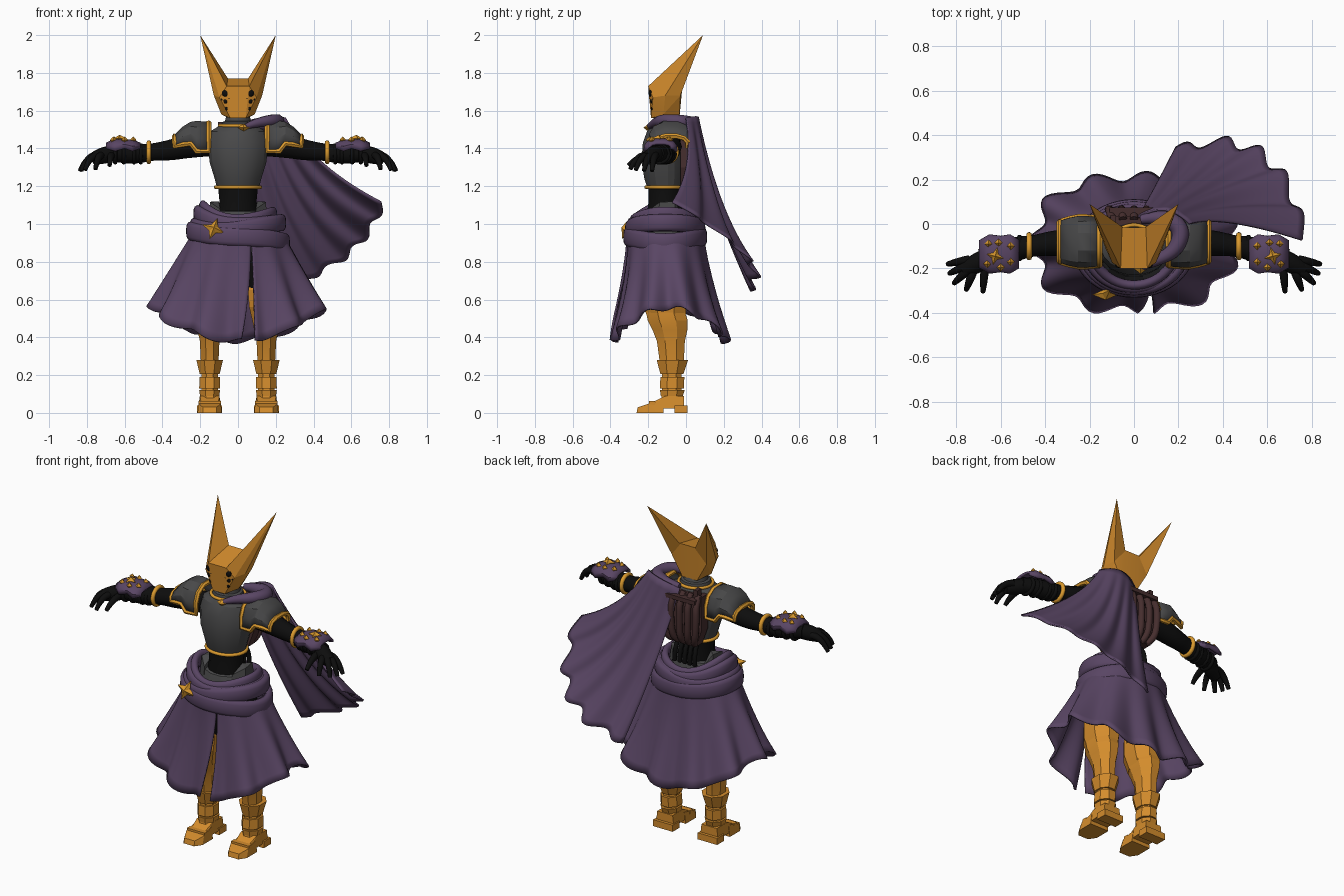
import bpy, bmesh, math
from mathutils import Vector, Matrix
from math import sin, cos, pi, radians

cube = bpy.data.objects.get("Cube")
if cube:
    bpy.data.objects.remove(cube, do_unlink=True)


def material(name, r, g, b):
    m = bpy.data.materials.new(name)
    m.use_nodes = True
    m.diffuse_color = (r, g, b, 1)
    bsdf = next(n for n in m.node_tree.nodes if n.type == 'BSDF_PRINCIPLED')
    bsdf.inputs["Base Color"].default_value = (r, g, b, 1)
    bsdf.inputs["Roughness"].default_value = 0.7
    return m


GOLD = material("orange_gold", 0.66, 0.265, 0.026)
TRIM = material("trim_gold", 0.7, 0.32, 0.027)
PURPLE = material("purple_cloth", 0.1, 0.06, 0.127)
GRAY = material("dark_gray_plate", 0.065, 0.065, 0.066)
BLACK = material("black_suit", 0.004, 0.004, 0.004)
BROWN = material("dark_brown", 0.06, 0.027, 0.027)


def finish(name, bm, mat, angle=35, thick=0):
    bmesh.ops.recalc_face_normals(bm, faces=bm.faces)
    me = bpy.data.meshes.new(name)
    bm.to_mesh(me)
    bm.free()
    me.materials.append(mat)
    me.shade_smooth()
    me.set_sharp_from_angle(angle=radians(angle))
    ob = bpy.data.objects.new(name, me)
    bpy.context.collection.objects.link(ob)
    if thick:
        mod = ob.modifiers.new("thickness", 'SOLIDIFY')
        mod.thickness = thick
        mod.offset = 0


def hull(name, pts, mat, angle=10):
    bm = bmesh.new()
    for p in pts:
        bm.verts.new(p)
    bmesh.ops.convex_hull(bm, input=bm.verts)
    bmesh.ops.delete(bm, geom=[v for v in bm.verts if not v.link_faces], context='VERTS')
    finish(name, bm, mat, angle)


def gem(name, c, size, mat):
    """Eight-sided stud with its six tips at the given half sizes."""
    hull(name, [[c[j] + (k * size[j] if j == i else 0) for j in range(3)]
                for i in range(3) for k in (1, -1)], mat)


def loft(name, rows, mat, closed=True, angle=35, thick=0, loop=False):
    bm = bmesh.new()
    vs = [[bm.verts.new(p) for p in r] for r in rows]
    n = len(vs[0])
    pairs = list(zip(vs, vs[1:])) + ([(vs[-1], vs[0])] if loop else [])
    for a, b in pairs:
        for i in range(n if closed else n - 1):
            j = (i + 1) % n
            bm.faces.new((a[i], a[j], b[j], b[i]))
    if closed and not loop:
        bm.faces.new(vs[0])
        bm.faces.new(vs[-1])
    finish(name, bm, mat, angle, thick)


def stack(name, cx, rings, mat, n=16, angle=35):
    """Ellipses (z, centre y, rx, ry) joined upward."""
    rows = [[(cx + rx * sin(2 * pi * (i + .5) / n), cy - ry * cos(2 * pi * (i + .5) / n), z)
             for i in range(n)] for z, cy, rx, ry in rings]
    loft(name, rows, mat, angle=angle)


def tube(name, pts, r, mat, cyclic=False, smooth=True, res=3):
    """Round tube; a fourth number in a point is its own radius."""
    cu = bpy.data.curves.new(name, 'CURVE')
    cu.dimensions = '3D'
    cu.bevel_depth = r
    cu.bevel_resolution = res
    cu.use_fill_caps = True
    cu.resolution_u = 6
    sp = cu.splines.new('NURBS' if smooth else 'POLY')
    sp.points.add(len(pts) - 1)
    for q, p in zip(sp.points, pts):
        q.co = (*p[:3], 1)
        q.radius = p[3] / r if len(p) > 3 else 1
    sp.use_cyclic_u = cyclic
    if smooth:
        sp.order_u = 3
        sp.use_endpoint_u = not cyclic
    tmp = bpy.data.objects.new(name, cu)
    bpy.context.collection.objects.link(tmp)
    me = bpy.data.meshes.new_from_object(tmp.evaluated_get(bpy.context.evaluated_depsgraph_get()))
    bpy.data.objects.remove(tmp, do_unlink=True)
    bm = bmesh.new()
    bm.from_mesh(me)
    finish(name, bm, mat, 50)


def star(name, centre, rot, size, mat, depth=0.02):
    bm = bmesh.new()
    m = Matrix.Translation(centre) @ rot
    rim = [bm.verts.new(m @ Vector((k * cos(i * pi / 4), k * sin(i * pi / 4), 0)))
           for i in range(8) for k in [size if i % 2 == 0 else size * .43]]
    for d in (depth, -depth):
        tip = bm.verts.new(m @ Vector((0, 0, d)))
        for i in range(8):
            bm.faces.new((rim[i], rim[(i + 1) % 8], tip))
    finish(name, bm, mat, 5)


def bez(a, b, c, t):
    return Vector(a) * (1 - t) ** 2 + Vector(b) * 2 * t * (1 - t) + Vector(c) * t * t


def box(x0, x1, y0, y1, z0, z1):
    return [(x, y, z) for x in (x0, x1) for y in (y0, y1) for z in (z0, z1)]


def shell_rows(s, cy, rows):
    """Arched plate over an arm; rows of (x, top, bottom, half depth)."""
    arch = ((-1, 0), (-1, .45), (-.8, .8), (-.35, 1), (.35, 1), (.8, .8), (1, .45), (1, 0))
    return [[(s * x, cy + h * a, lo + (hi - lo) * b) for a, b in arch] for x, hi, lo, h in rows]


# Helmet
sides = (1, -1)
hull("helmet", [(s * x, y, z) for s in sides for x, y, z in (
    (.04, -.185, 1.56), (.088, -.12, 1.58), (.05, -.035, 1.56), (.06, -.2, 1.73),
    (.128, -.11, 1.68), (.118, -.03, 1.68), (.055, -.015, 1.77), (.098, -.175, 1.67))], GOLD)
for s in sides:
    hull("helmet_horn", [(s * x, y, z) for x, y, z in (
        (.2, .09, 2.0), (.06, -.2, 1.73), (.128, -.11, 1.68), (.118, -.03, 1.68),
        (.05, -.015, 1.765), (.098, -.175, 1.67))], GOLD)
    # Eye holes down each front corner
    for x, y, z, r in ((.065, -.186, 1.693, .02), (.064, -.182, 1.65, .014), (.059, -.18, 1.612, .011),
                       (.083, -.176, 1.66, .008), (.048, -.19, 1.665, .008)):
        bm = bmesh.new()
        bmesh.ops.create_uvsphere(bm, u_segments=12, v_segments=8, radius=r,
                                  matrix=Matrix.Translation((s * x, y, z)) @ Matrix.Diagonal((1, .6, 1, 1)))
        finish("eye_hole", bm, BLACK)

# Torso
stack("chest_plate", 0, [(1.19, -.11, .112, .095), (1.24, -.112, .125, .11), (1.33, -.115, .153, .122),
      (1.43, -.11, .16, .12), (1.49, -.1, .15, .108), (1.52, -.095, .1, .09)], GRAY, 20, 18)
stack("neck_collar", 0, [(1.49, -.095, .1, .09), (1.54, -.095, .085, .08), (1.545, -.095, .07, .068),
      (1.58, -.1, .062, .06)], GRAY)
stack("waist", 0, [(1.0, -.11, .12, .105), (1.12, -.11, .1, .09), (1.2, -.11, .108, .09)], BLACK)
stack("hip_guard", 0, [(.85, -.11, .17, .15), (1.0, -.11, .155, .13), (1.065, -.11, .13, .11),
      (1.075, -.11, .1, .08)], GRAY, 12, 20)
for s in sides:
    hull("hip_plate", [(s * x, y, z) for x, y, z in (
        (.155, -.15, 1.0), (.15, -.05, 1.0), (.148, -.14, 1.115), (.14, -.06, 1.12), (.085, -.21, 1.0),
        (.095, -.19, 1.08), (.1, -.1, 1.12), (.1, -.02, 1.05))], GRAY)
ring_pts = [(sin(i * pi / 8), -cos(i * pi / 8)) for i in range(16)]
tube("chest_trim", [(.12 * x, -.11 + .103 * y, 1.195) for x, y in ring_pts], .01, TRIM, True)
tube("collar_trim", [(.1 * x, -.095 + .092 * y, 1.52) for x, y in ring_pts], .009, TRIM, True)
gem("cape_clasp", (.03, -.2, 1.51), (.032, .025, .02), TRIM)

# Ribbed back pack
hull("back_pack", [(x * k, y, z) for x in sides for k, z in ((.09, 1.19), (.13, 1.3), (.125, 1.5))
                   for y in (-.03, .035)], BROWN)
for i in range(-2, 3):
    tube("pack_rib", [(i * .036, .02, 1.2), (i * .05, .06, 1.22), (i * .058, .067, 1.36),
                      (i * .054, .06, 1.46), (i * .05, .02, 1.5)], .019, BROWN)
    tube("spine_rib", [(i * .03, -.03, 1.19), (i * .034, .02, 1.15), (i * .034, .01, 1.06)], .013, BLACK)
hull("pack_top_bar", box(-.11, .1, .02, .075, 1.465, 1.49), BROWN)
hull("pack_post", box(-.105, -.08, .0, .04, 1.44, 1.54), BROWN)

for s in sides:
    # Shoulder guard with a trim round its edge
    g = shell_rows(s, -.08, ((.155, 1.535, 1.385, .105), (.22, 1.54, 1.385, .11), (.25, 1.535, 1.425, .11),
                             (.29, 1.51, 1.42, .102), (.335, 1.465, 1.41, .088)))
    loft("shoulder_guard", g, GRAY, closed=False, angle=25, thick=.012)
    edge = g[0] + [r[-1] for r in g[1:-1]] + g[-1][::-1] + [r[0] for r in g[-2:0:-1]]
    tube("shoulder_trim", edge, .0145, TRIM, True, smooth=False, res=1)
    # Arm, cuff and wrist
    tube("arm", [(s * x, y, z, r) for x, y, z, r in (
        (.12, -.09, 1.42, .062), (.25, -.085, 1.415, .066), (.36, -.085, 1.39, .057), (.46, -.1, 1.38, .046),
        (.5, -.105, 1.375, .052), (.56, -.12, 1.372, .056), (.64, -.14, 1.375, .05), (.69, -.155, 1.375, .042))],
        .05, BLACK)
    tube("elbow_ring", [(s * .472, -.1 + .052 * x, 1.38 + .052 * y) for x, y in ring_pts], .0125, TRIM, True)
    for x, y in ((.515, -.108), (.55, -.118), (.605, -.13), (.65, -.142)):
        tube("glove_fold", [(s * x, y + .05 * a, 1.37 + .045 * b) for a, b in ring_pts], .011, BLACK, True)
    tube("palm", [(s * .66, -.15, 1.375, .042), (s * .71, -.18, 1.365, .05), (s * .765, -.205, 1.345, .034)],
         .04, BLACK)
    # Fingers curl down and forward
    for bx, by, tx, ty, tz in ((.74, -.16, .838, -.18, 1.28), (.75, -.185, .83, -.222, 1.282),
                               (.745, -.205, .81, -.266, 1.285), (.725, -.215, .755, -.295, 1.29),
                               (.67, -.18, .68, -.305, 1.31)):
        tube("finger", [(s * bx, by, 1.362, .02), (s * (bx * .4 + tx * .6), by * .4 + ty * .6, 1.362, .019),
                        (s * tx, ty, tz, .011)], .015, BLACK)
    # Cloth bracer with studs
    b = shell_rows(s, -.135, ((.52, 1.425, 1.4, .058), (.56, 1.44, 1.385, .082), (.6, 1.442, 1.4, .075),
                              (.65, 1.445, 1.385, .082), (.695, 1.425, 1.4, .055)))
    loft("bracer", b, PURPLE, closed=False, angle=40, thick=.014)
    star("bracer_star", (s * .625, -.145, 1.452), Matrix.Rotation(.25 * s, 4, 'Z'), .04, TRIM)
    for x, y in ((.555, -.1), (.555, -.17), (.61, -.085), (.655, -.09), (.66, -.18), (.6, -.195)):
        gem("bracer_stud", (s * x, y, 1.444), (.018, .018, .02), TRIM)

    # Leg armour
    tube("thigh", [(s * .09, -.1, .92, .09), (s * .12, -.1, .75, .095), (s * .14, -.105, .58, .08)], .09, BLACK)
    stack("knee_guard", s * .145, [(.47, -.1, .07, .1), (.56, -.11, .093, .122), (.65, -.108, .1, .112),
          (.69, -.105, .085, .09)], GOLD, 8, 15)
    stack("shin_guard", s * .15, [(.26, -.075, .05, .068), (.38, -.08, .056, .08), (.44, -.085, .07, .1),
          (.49, -.097, .08, .115), (.54, -.11, .08, .11)], GOLD, 8, 15)
    # Boot built of stepped bands
    for lo, hi, r0, r1 in ((.205, .28, .057, .076), (.13, .19, .06, .058), (.09, .12, .055, .06)):
        stack("boot_band", s * .15, [(lo, -.075, r0, r0 * 1.15), (hi, -.072, r1, r1 * 1.18)], GOLD, 8, 15)
    stack("boot_ankle", s * .15, [(.05, -.075, .058, .066), (.1, -.075, .048, .056), (.24, -.075, .046, .055)],
          GOLD, 8, 15)
    hull("boot_toe", [(s * .15 + k * w, y, z) for k in sides for w, y, z in (
        (.035, -.262, 0), (.064, -.22, 0), (.064, -.12, 0), (.035, -.255, .03), (.06, -.2, .048),
        (.055, -.12, .07))], GOLD)
    hull("boot_instep", [(s * .15 + k * w, y, z) for k in sides for w, y, z in (
        (.056, -.2, .02), (.06, -.01, .025), (.045, -.18, .055), (.052, -.11, .09), (.052, -.01, .09))], GOLD)
    hull("boot_heel", box(s * .085, s * .217, -.06, .008, 0, .04), GOLD)
    hull("toe_strap", box(s * .09, s * .21, -.195, -.165, .0, .062), GOLD)

# Skirt with a front slit and growing folds
rows = []
for k in range(13):
    t = k / 12
    lo, hi = .29 - .1 * t, 2 * pi + .29 - .25 * t
    row = []
    for i in range(133):
        a = lo + (hi - lo) * i / 132
        f = 1 + t * .08 * sin(11 * a + .8 * sin(2 * a)) + .06 * t ** 3 * sin(2 * a) ** 2
        rx, ry = .235 + .21 * t ** .95, .2 + .1 * t ** 1.4
        hem = .467 - .088 * cos(2 * a) + .014 * sin(11 * a + 1)
        row.append((rx * f * sin(a), -.11 + .022 * t - ry * f * cos(a), .95 + (hem - .95) * t))
    rows.append(row)
loft("skirt", rows, PURPLE, closed=False, angle=60, thick=.01)


# Wrapped sash layers, each a flat-sided band
def sash(name, z, rx, ry, h, w, tilt, saddle):
    rows = []
    for i in range(48):
        a = 2 * pi * i / 48
        zz = z - tilt * sin(a) - saddle * cos(2 * a) + .005 * sin(3 * a)
        row = []
        for b in (2 * pi * j / 16 for j in range(16)):
            out = w * cos(b)
            up = h * math.copysign(abs(sin(b)) ** .6, sin(b))
            row.append(((rx + out) * sin(a), -.11 - (ry + out) * cos(a), zz + up))
        rows.append(row)
    loft(name, rows, PURPLE, angle=60, loop=True)


sash("sash_lower", .932, .25, .197, .05, .025, .026, 0)
sash("sash_cross", .985, .23, .188, .045, .025, -.015, .012)
sash("sash_middle", 1.01, .212, .178, .045, .024, .02, .02)
sash("sash_upper", 1.035, .185, .165, .045, .022, .012, .028)
star("sash_star", (-.13, -.318, .975), Matrix.Rotation(.35, 4, 'Y') @ Matrix.Rotation(radians(72), 4, 'X'),
     .062, TRIM, .025)

# Cape sweeping back from the left shoulder
rows = []
for k in range(25):
    t = k / 24
    row = []
    for i in range(61):
        u = i / 60
        top = bez((.02, .03, 1.52), (.15, .11, 1.59), (.25, -.0, 1.56), u)
        mid = bez((.08, .13, 1.1), (.33, .22, .93), (.4, .05, 1.3), u)
        hem = bez((.18, .33, .65), (.67, .5, .78), (.765, -.06, 1.11), u)
        fold = t * .03 * sin(2 * pi * 4.5 * u + .6)
        row.append(bez(top, mid, hem, t) + Vector((.5, .8, -.35)) * fold)
    rows.append(row)
loft("cape", rows, PURPLE, closed=False, angle=60, thick=.01)
tube("cape_collar", [(.04, -.195, 1.515, .014), (.09, -.17, 1.535, .024), (.19, -.12, 1.55, .034),
                     (.22, -.02, 1.54, .04), (.13, .04, 1.53, .038), (.03, .02, 1.525, .02)], .03, PURPLE)
